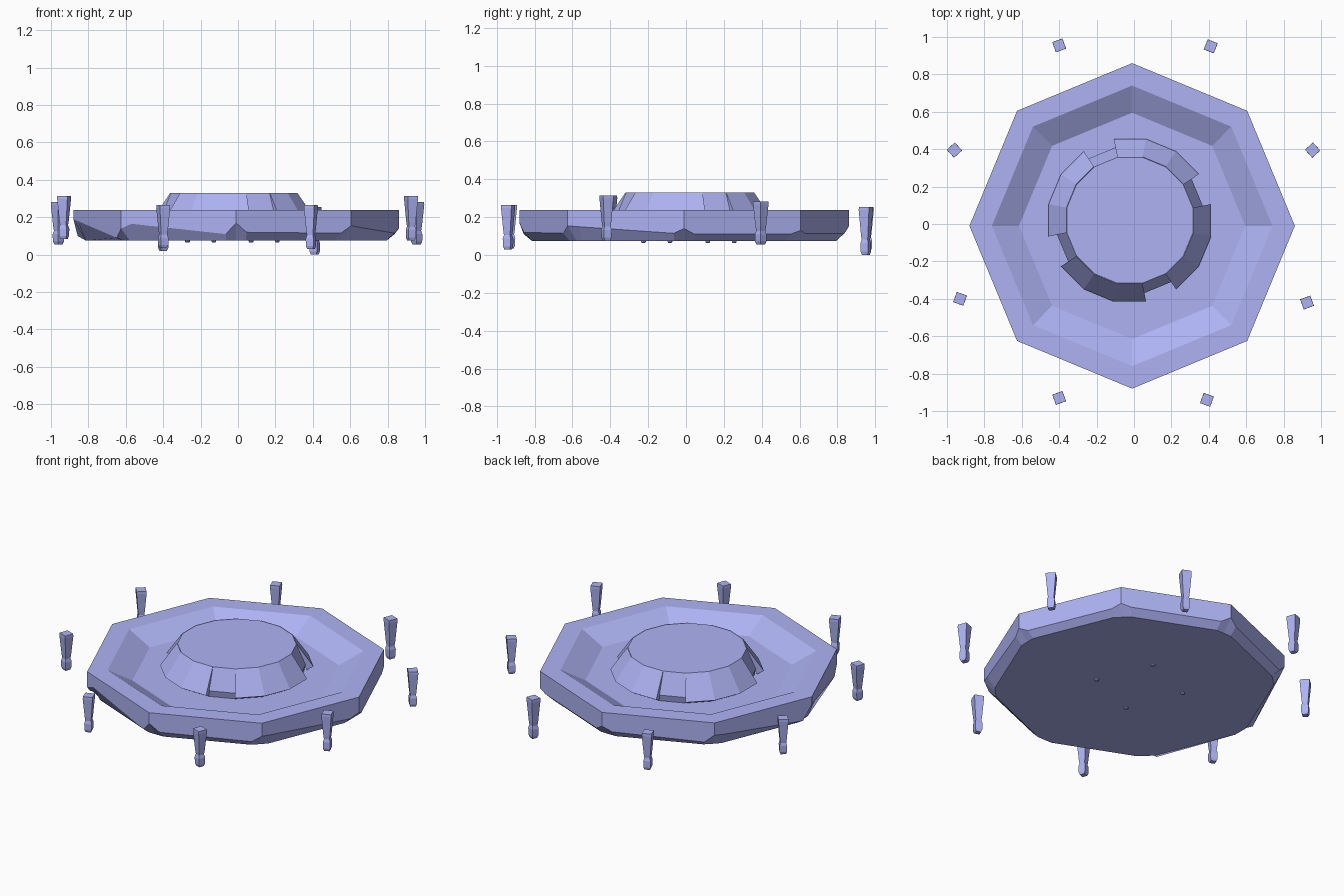
import bpy, bmesh
from math import cos, sin, pi, radians

if "Cube" in bpy.data.objects:
    bpy.data.objects.remove(bpy.data.objects["Cube"])

mat = bpy.data.materials.new("blue_stone")
mat.diffuse_color = (0.42, 0.45, 0.9, 1)
mat.use_nodes = True
mat.node_tree.nodes["Principled BSDF"].inputs["Base Color"].default_value = mat.diffuse_color


def loft(name, rings, loc=(0, 0, 0), closed_tube=False, caps=True):
    """Join equal-length rings of points with quads."""
    bm = bmesh.new()
    vs = [[bm.verts.new(p) for p in r] for r in rings]
    n = len(vs[0])
    pairs = list(zip(vs, vs[1:] + vs[:1])) if closed_tube else list(zip(vs, vs[1:]))
    for a, b in pairs:
        for i in range(n):
            j = (i + 1) % n
            bm.faces.new((a[i], a[j], b[j], b[i]))
    if caps:
        bm.faces.new(vs[0])
        bm.faces.new(vs[-1])
    bmesh.ops.recalc_face_normals(bm, faces=bm.faces)
    me = bpy.data.meshes.new(name)
    bm.to_mesh(me)
    bm.free()
    ob = bpy.data.objects.new(name, me)
    ob.location = loc
    me.materials.append(mat)
    bpy.context.collection.objects.link(ob)
    return ob


def polygon(r, z, n, start=0.0):
    return [(r * cos(start + 2 * pi * i / n), r * sin(start + 2 * pi * i / n), z)
            for i in range(n)]


def octagon(r, z, cut=1.0):
    """Octagon with extra points beside each corner; z is a number or 24 heights."""
    c = polygon(r, 0, 8)
    pts = []
    for i in range(8):
        (x0, y0, _), (x1, y1, _) = c[i], c[(i + 1) % 8]
        pts.append((x0 * cut, y0 * cut))
        for t in (0.09, 0.91):
            pts.append((x0 + (x1 - x0) * t, y0 + (y1 - y0) * t))
    return [(x, y, z[i] if isinstance(z, list) else z) for i, (x, y) in enumerate(pts)]


# Octagonal platform with a chipped lower edge and a sunken top
chips = [.14, .11, .11, .13, .115, .115, .15, .12, .11, .16, .15, .10,
         .19, .18, .09, .14, .165, .11, .17, .12, .115, .155, .15, .115]
loft("platform", [octagon(.825, .075, .975), octagon(.87, chips), octagon(.87, .238),
                  octagon(.75, .238), octagon(.605, .16)], (-.01, -.01, 0))

# Central hub
hub_at = (-.022, .02, 0)
step = 2 * pi / 16
loft("hub", [polygon(.385, .15, 16, step / 2), polygon(.397, .20, 16, step / 2),
             polygon(.343, .33, 16, step / 2)], hub_at)

# Four sloping panels round the hub, each three facets wide
panel_profile = [(.346, .331), (.443, .19), (.405, .168), (.325, .31)]
for k in range(4):
    rings = []
    for s in range(4):
        a = radians(33.75) + s * step + k * pi / 2
        rings.append([(r * cos(a), r * sin(a), z) for r, z in panel_profile])
    loft(f"hub_panel_{k + 1}", rings, hub_at)

# Small studs underneath
for k, (x, y) in enumerate([(.24, -.1), (.1, .24), (-.24, .1), (-.1, -.24)]):
    loft(f"stud_{k + 1}", [polygon(.008, .064, 8), polygon(.013, .07, 8),
                           polygon(.013, .08, 8)], (x - .03, y + .015, 0))

# Floating square posts: x, y, bottom, top, turn
posts = [(.41, .95, 0, .255, -22), (.955, .395, .055, .282, 42),
         (.925, -.42, .075, .315, 20), (.39, -.94, .03, .265, -20),
         (-.40, -.93, .035, .265, 20), (-.93, -.40, .085, .315, -20),
         (-.96, .395, .055, .282, 42), (-.40, .955, .02, .255, 20)]
post_profile = [(0, .022), (.07, .03), (.24, .031), (.32, .024),
                (.42, .028), (.93, .041), (1, .040)]
for k, (x, y, z0, z1, turn) in enumerate(posts):
    rings = [polygon(r, z0 + (z1 - z0) * t, 4, radians(turn + 45))
             for t, r in post_profile]
    loft(f"post_{k + 1}", rings, (x, y, 0))
